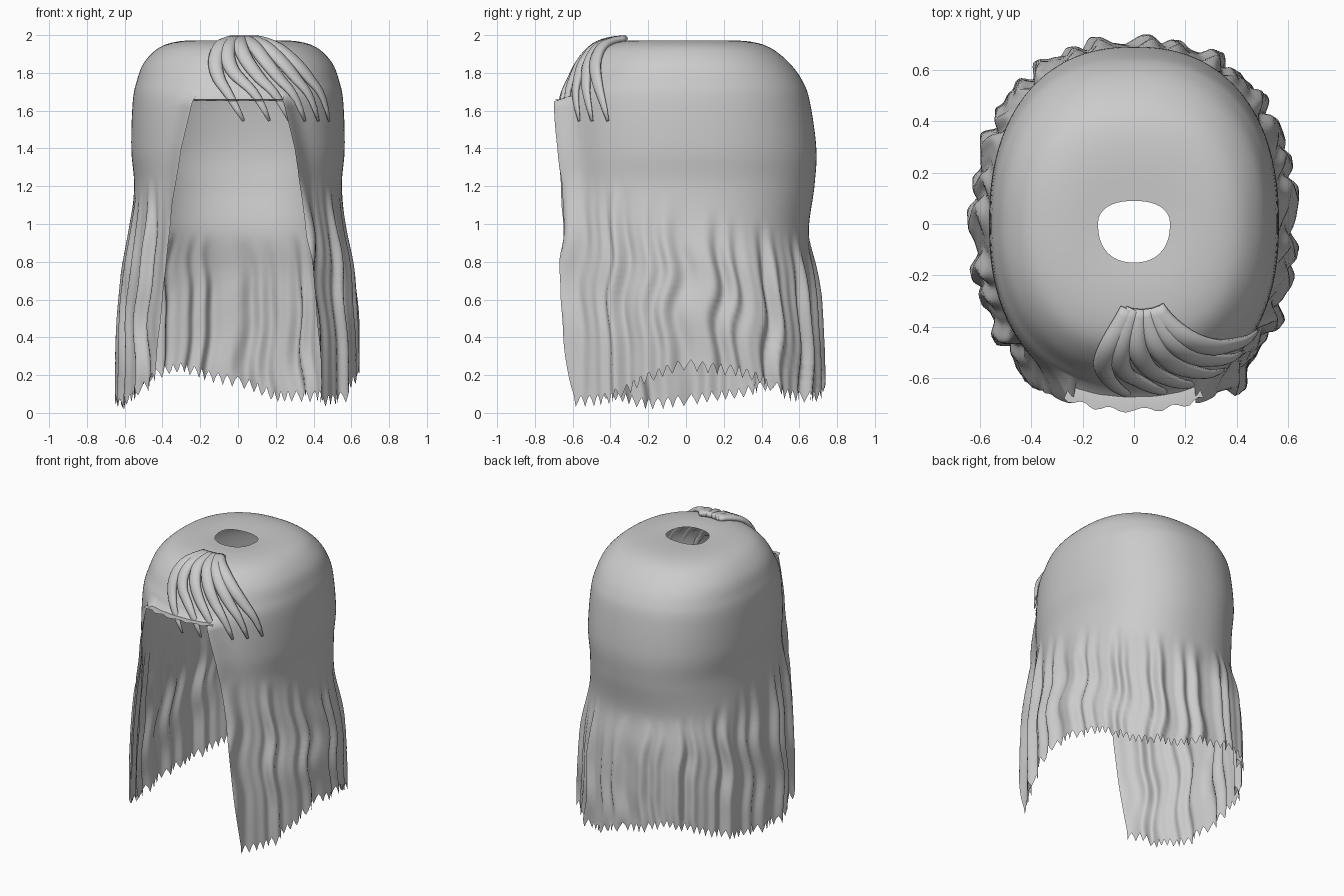
import bpy, math
from math import sin, cos, pi, exp
from mathutils import Vector

if "Cube" in bpy.data.objects:
    bpy.data.objects.remove(bpy.data.objects["Cube"])

# Rings from crown hole to hem: height, side radius, front radius, back radius
PROFILE = [(1.968, .14, .15, .09), (1.972, .25, .27, .25), (1.96, .35, .39, .37),
           (1.925, .43, .48, .46), (1.85, .50, .55, .55), (1.76, .535, .60, .615),
           (1.65, .557, .65, .655), (1.4, .565, .67, .69), (1.2, .55, .68, .68),
           (.95, .572, .70, .65), (.7, .602, .70, .69), (.4, .625, .70, .71), (.05, .63, .69, .72)]
# Face opening half-width by height, and hem height by angle (0 = front, 90 = +x)
OPENING = [(.05, .44), (.4, .41), (1.0, .36), (1.4, .30), (1.65, .24)]
HEM = [(0, .06), (40, .06), (60, .09), (90, .26), (110, .22), (135, .10), (165, .08), (180, .17),
       (205, .24), (225, .20), (250, .10), (285, .05), (305, .10), (322, .23), (360, .25)]
POWER = 2.3


def lerp_table(table, x):
    for (a, va), (b, vb) in zip(table, table[1:]):
        if x <= b:
            return va + (vb - va) * max(0, (x - a) / (b - a))
    return table[-1][1]


def ring(t):
    """Catmull-Rom interpolation of the profile"""
    i = min(int(t), len(PROFILE) - 2)
    u = t - i
    p = [PROFILE[max(0, min(len(PROFILE) - 1, i + k))] for k in (-1, 0, 1, 2)]
    return [.5 * (2 * b + (c - a) * u + (2 * a - 5 * b + 4 * c - d) * u * u
                  + (3 * b - a - 3 * c + d) * u ** 3) for a, b, c, d in zip(*p)]


def spow(v):
    return math.copysign(abs(v) ** (2 / POWER), v)


def surface(phi, t, out=0):
    z, rx, yf, yb = ring(t)
    c = cos(phi)
    return Vector(((rx + out) * spow(sin(phi)), -((yf if c > 0 else yb) + out) * spow(c), z))


def edge_phi(t):
    z, rx, _, _ = ring(t)
    return math.asin((lerp_table(OPENING, z) / rx) ** (POWER / 2))


def waves(phi, z):
    """Hair folds that fade in below the smooth cap"""
    start = 1.12 + .2 * cos(phi)
    k = max(0, min(1, (start - z) / .35))
    sway = .022 * sin(z * 9 + 3 * phi) + .012 * sin(z * 15 + 5 * phi)
    p = phi + sway
    f = .6 * sin(31 * p) + .4 * sin(19 * p + 1) + .35 * sin(47 * p + 2)
    return .022 * k * f


def make(name, verts, faces):
    me = bpy.data.meshes.new(name)
    me.from_pydata(verts, [], faces)
    me.update()
    ob = bpy.data.objects.new(name, me)
    bpy.context.collection.objects.link(ob)
    for p in me.polygons:
        p.use_smooth = True
    return ob


# Hair shell: closed cap rings, then a drape left open over the face
N, M = 300, 24
CAP_ROWS, DRAPE_ROWS = 30, 42
a0 = edge_phi(6)
verts, faces = [], []


def drape_point(j, t, last):
    a = edge_phi(max(t, 6))
    phi = a + (2 * pi - 2 * a) * j / N
    z = ring(t)[0]
    p = surface(phi, t, waves(phi, z))
    # edges beside the face fold forward
    edge = max(0, min(phi - a, 2 * pi - a - phi))
    if t > 5.9:
        p.y -= (.05 + .04 * z / 1.65) * exp(-(edge / .09) ** 1.5)
    if z < 1:
        hem = lerp_table(HEM, math.degrees(phi))
        p.z = 1 - (1 - z) * (1 - hem) / .95
    if last:
        p.z += (-.03, 0, .03, 0)[j % 4] * (1 + .3 * sin(j * 1.7))
    return p


row = N + M
for r in range(CAP_ROWS + 1):
    t = 6 * r / CAP_ROWS
    verts += [drape_point(j, t, False) for j in range(N + 1)]
    verts += [surface(-a0 + 2 * a0 * i / M, t, .03 if t > 5.9 else 0) for i in range(1, M)]
    if r:
        b = (r - 1) * row
        faces += [(b + j, b + row + j, b + row + (j + 1) % row, b + (j + 1) % row) for j in range(row)]
prev = CAP_ROWS * row
for r in range(1, DRAPE_ROWS + 1):
    base = len(verts)
    t = 6 + 6 * r / DRAPE_ROWS
    verts += [drape_point(j, t, r == DRAPE_ROWS) for j in range(N + 1)]
    faces += [(prev + j, base + j, base + j + 1, prev + j + 1) for j in range(N)]
    prev = base
make("hair_shell", verts, faces)

# Thin scalloped lip over the face opening
verts, faces = [], []
for i in range(M + 1):
    phi = -a0 + 2 * a0 * i / M
    for k in range(3):
        p = surface(phi, 6, k * (.038 + .005 * sin(i * 1.3)))
        p.z += .008 * (k > 0)
        verts.append(p)
for i in range(M):
    for k in range(2):
        b = i * 3 + k
        faces.append((b, b + 1, b + 4, b + 3))
make("brow_lip", verts, faces)


# Swept fringe locks: angle at root, middle and tip
def lock(name, root, mid, tip):
    S, K = 20, 10

    def path(u):
        d = root * (1 - u) * (1 - 2 * u) + mid * 4 * u * (1 - u) + tip * u * (2 * u - 1)
        phi, t = math.radians(d), 1.5 + 4.95 * u
        p = surface(phi, t)
        n = (surface(phi + .01, t) - surface(phi - .01, t)).cross(
            surface(phi, t - .02) - surface(phi, t + .02)).normalized()
        return p, n
    vs, fs = [], []
    for s in range(S + 1):
        u = s / S
        p, n = path(u)
        tan = (path(min(1, u + .02))[0] - path(max(0, u - .02))[0]).normalized()
        side = tan.cross(n).normalized()
        w = .008 + .032 * max(0, sin(pi * min(1, .2 + .8 * u))) ** .6
        h = .6 * w
        for k in range(K):
            a = 2 * pi * k / K
            vs.append(p + n * (.012 + h * sin(a)) + side * w * cos(a))
    for s in range(S):
        for k in range(K):
            k2 = (k + 1) % K
            fs.append((s * K + k, s * K + k2, (s + 1) * K + k2, (s + 1) * K + k))
    fs += [tuple(range(K - 1, -1, -1)), tuple(range(S * K, S * K + K))]
    make(name, vs, fs)


LOCKS = [(-3, -11, 2), (0, -4, 14), (3, 4, 25), (7, 14, 35), (11, 24, 45), (14, 33, 55)]
for i, spec in enumerate(LOCKS):
    lock(f"fringe_lock_{i + 1}", *spec)
